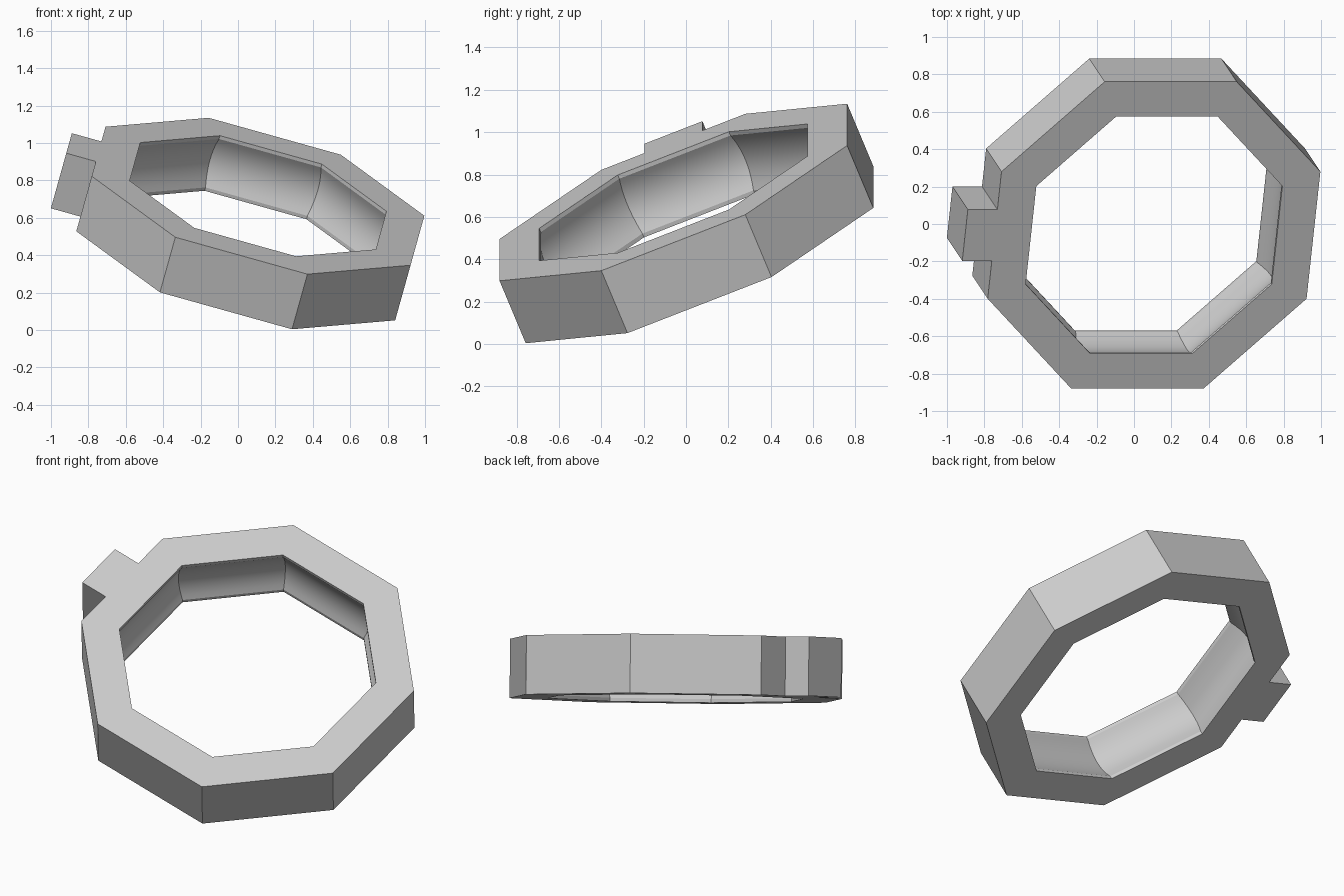
import bpy
import bmesh
from math import cos, sin, pi, radians
from mathutils import Vector

cube = bpy.data.objects.get("Cube")
if cube:
    bpy.data.objects.remove(cube, do_unlink=True)

SIDES = 8
HALF = 0.165          # half of the ring height
OUTER = 0.885         # distance from the axis to the flat outer sides
INNER = 0.683         # distance from the axis to the inner lips
LIP = 0.02            # height of each straight inner lip
GROOVE = 0.04         # depth of the hollow inner wall
STEPS = 10
TAB_HALF = 0.148
TAB_LENGTH = 0.164

# Single plain grey
grey = bpy.data.materials.new("plain grey")
grey.use_nodes = True
colour = (0.6, 0.6, 0.6, 1)
grey.diffuse_color = colour
grey.node_tree.nodes["Principled BSDF"].inputs["Base Color"].default_value = colour

# Cross-section: flat outside, two lips with a hollow curve between them inside
profile = [(OUTER, -HALF), (OUTER, HALF), (INNER, HALF)]
for i in range(STEPS + 1):
    t = 1 - 2 * i / STEPS
    profile.append((INNER + GROOVE * (1 - t * t), t * (HALF - LIP)))
profile.append((INNER, -HALF))

# Sweep the cross-section around eight corners
bm = bmesh.new()
rings = []
for k in range(SIDES):
    a = 2 * pi * (k + 0.5) / SIDES
    scale = 1 / cos(pi / SIDES)
    rings.append([bm.verts.new((r * scale * cos(a), r * scale * sin(a), z))
                  for r, z in profile])
n = len(profile)
for k in range(SIDES):
    a, b = rings[k], rings[(k + 1) % SIDES]
    for j in range(n):
        m = (j + 1) % n
        bm.faces.new((a[j], b[j], b[m], a[m]))
bmesh.ops.recalc_face_normals(bm, faces=bm.faces[:])


def side_faces():
    return [f for f in bm.faces
            if f.normal.x < -0.99 and f.calc_center_median().x < -OUTER + 0.01]


# Cut the middle out of one flat side and pull it out as a tab
for y in (-TAB_HALF, TAB_HALF):
    faces = side_faces()
    edges = {e for f in faces for e in f.edges}
    verts = {v for f in faces for v in f.verts}
    bmesh.ops.bisect_plane(bm, geom=faces + list(edges) + list(verts),
                           plane_co=(0, y, 0), plane_no=(0, 1, 0))
    bm.normal_update()
middle = [f for f in side_faces() if abs(f.calc_center_median().y) < 0.05]
tab = bmesh.ops.extrude_discrete_faces(bm, faces=middle)["faces"]
bmesh.ops.translate(bm, verts=list({v for f in tab for v in f.verts}),
                    vec=Vector((-TAB_LENGTH, 0, 0)))
bmesh.ops.recalc_face_normals(bm, faces=bm.faces[:])

mesh = bpy.data.meshes.new("octagonal_ring")
bm.to_mesh(mesh)
bm.free()
mesh.materials.append(grey)

# Tilted placement
ring = bpy.data.objects.new("octagonal_ring", mesh)
bpy.context.collection.objects.link(ring)
ring.location = (0.066, 0.002, 0.569)
ring.rotation_euler = (radians(22), radians(15.6), 0)

bpy.ops.object.select_all(action="DESELECT")
ring.select_set(True)
bpy.context.view_layer.objects.active = ring
bpy.ops.object.shade_smooth_by_angle(angle=radians(20))
